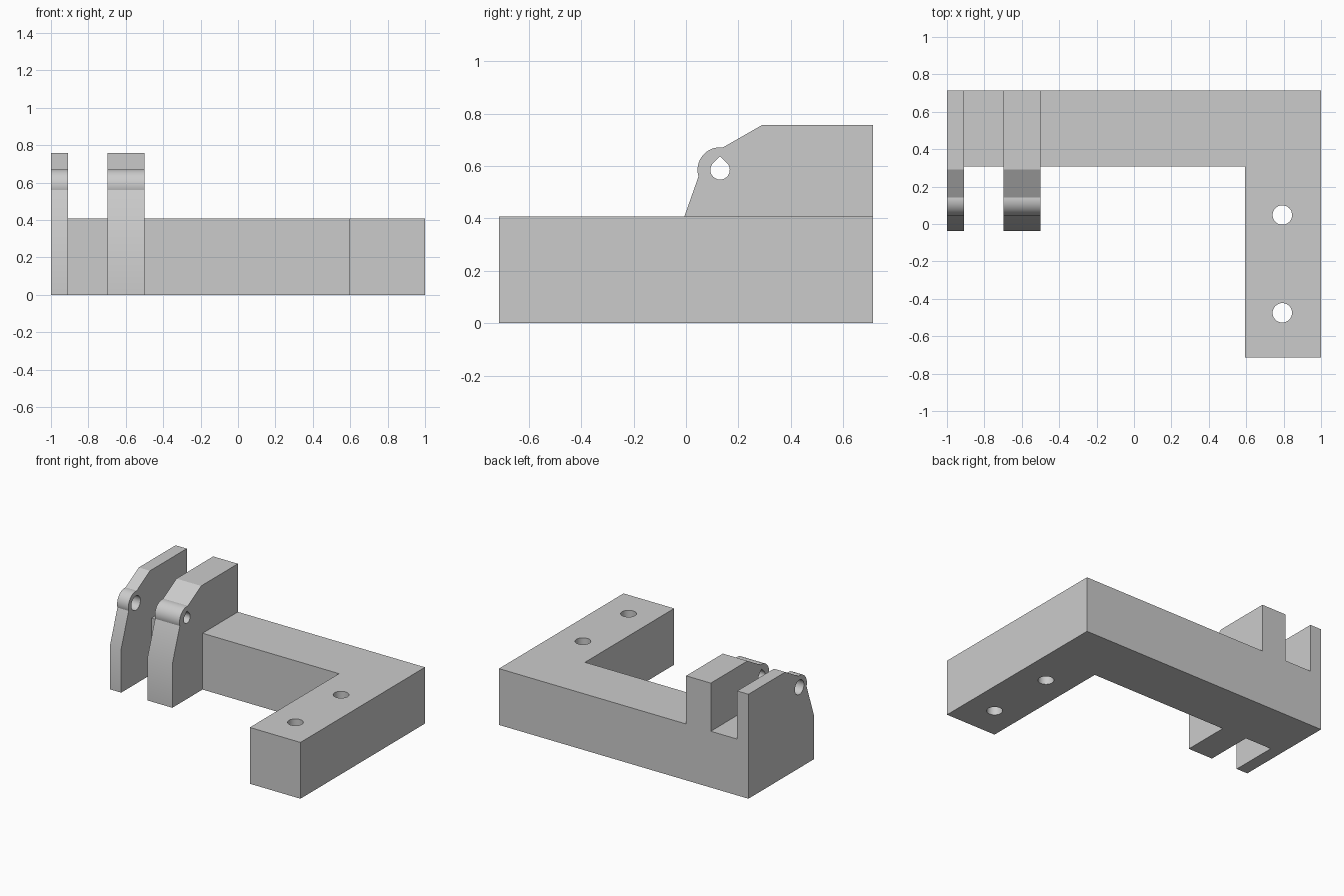
import bpy, bmesh
from math import sin, cos, radians
from mathutils import Vector

old = bpy.data.objects.get("Cube")
if old:
    bpy.data.objects.remove(old, do_unlink=True)

grey = bpy.data.materials.new("plain grey")
grey.use_nodes = True
colour = (0.6, 0.6, 0.6, 1)
grey.diffuse_color = colour
grey.node_tree.nodes["Principled BSDF"].inputs["Base Color"].default_value = colour


def arc(cx, cy, r, start, end, steps):
    """Points along an arc, angles in degrees."""
    angles = [radians(start + (end - start) * i / steps) for i in range(steps + 1)]
    return [(cx + r * cos(a), cy + r * sin(a)) for a in angles]


def circle(cx, cy, r):
    return arc(cx, cy, r, 0, 360, 40)[:-1]


def teardrop(cx, cy, r):
    return arc(cx, cy, r, 135, 405, 30) + [(cx, cy + r * 2 ** 0.5)]


def plate(name, loops, place, depth):
    """Fill an outline with holes and extrude it along depth."""
    bm = bmesh.new()
    edges = []
    for loop in loops:
        verts = [bm.verts.new(place(a, b)) for a, b in loop]
        edges += [bm.edges.new((v, verts[i - 1])) for i, v in enumerate(verts)]
    bmesh.ops.triangle_fill(bm, edges=edges, use_beauty=True)
    ext = bmesh.ops.extrude_face_region(bm, geom=bm.faces[:], use_keep_orig=True)
    moved = [g for g in ext["geom"] if isinstance(g, bmesh.types.BMVert)]
    bmesh.ops.translate(bm, verts=moved, vec=Vector(depth))
    bmesh.ops.recalc_face_normals(bm, faces=bm.faces[:])
    mesh = bpy.data.meshes.new(name)
    bm.to_mesh(mesh)
    bm.free()
    mesh.materials.append(grey)
    obj = bpy.data.objects.new(name, mesh)
    bpy.context.collection.objects.link(obj)
    bpy.ops.object.select_all(action='DESELECT')
    obj.select_set(True)
    bpy.context.view_layer.objects.active = obj
    bpy.ops.object.shade_smooth_by_angle(angle=radians(25))
    return obj


# L-shaped base with two vertical mounting holes
back, inner, top = 0.713, 0.308, 0.408
base = [(-1, back), (1, back), (1, -back), (0.594, -back), (0.594, inner), (-1, inner)]
holes = [circle(0.793, y, 0.052) for y in (0.048, -0.475)]
plate("angle_base", [base] + holes, lambda x, y: (x, y, 0), (0, 0, top))

# Hinge lugs that wrap over the base, with a rounded knuckle
pin = (0.13, 0.585)
lug = [(inner, 0), (-0.038, 0), (-0.038, 0.317)]
lug += arc(*pin, 0.086, 197, 83, 24)
lug += [(0.292, 0.757), (back, 0.757), (back, top), (inner, top)]
for name, x, width, bore in (
        ("outer_hinge_lug", -1, 0.09, circle(*pin, 0.052)),
        ("inner_hinge_lug", -0.698, 0.198, teardrop(*pin, 0.037))):
    plate(name, [lug, bore], lambda y, z: (x, y, z), (width, 0, 0))
